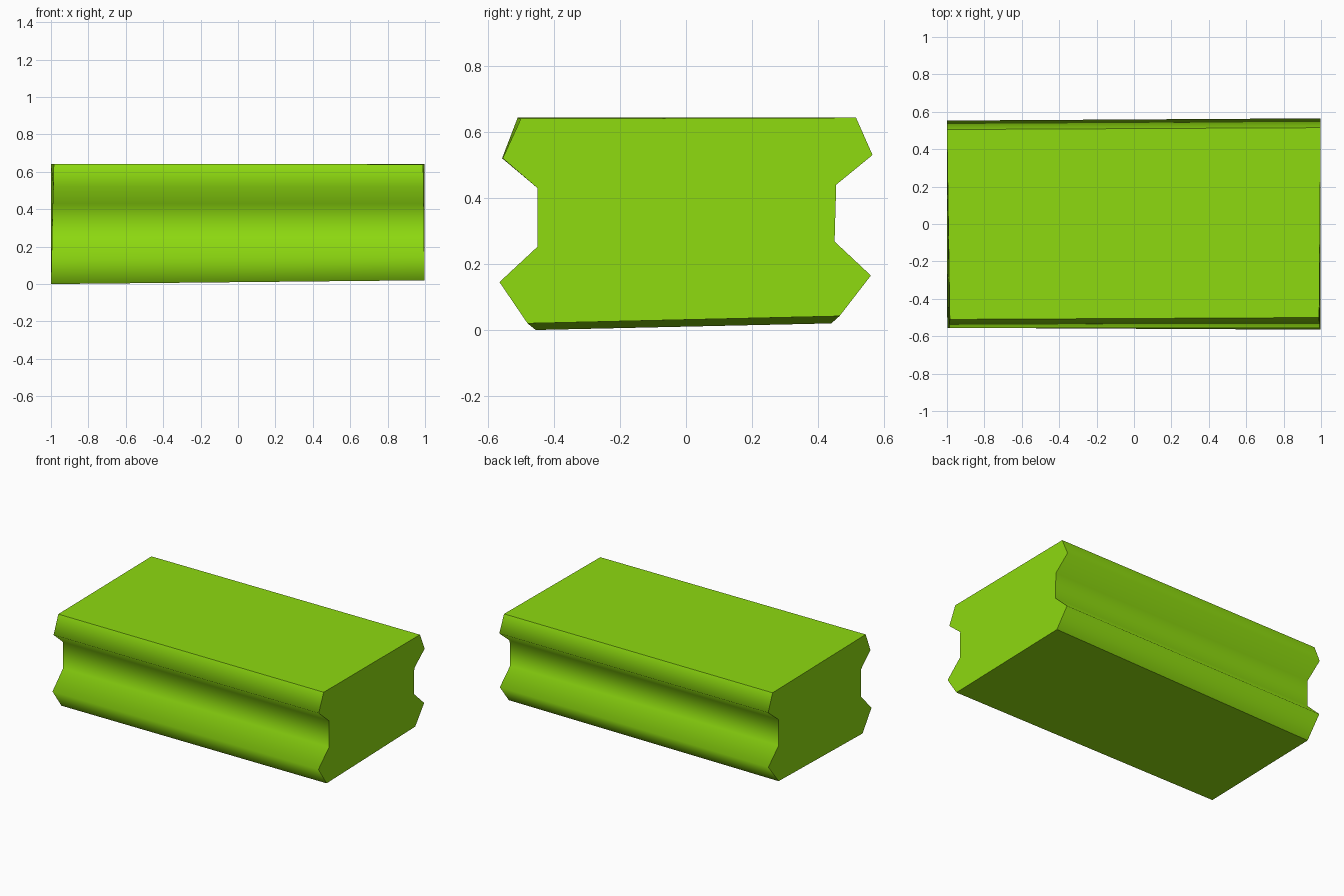
import bpy
import bmesh

cube = bpy.data.objects.get("Cube")
if cube:
    bpy.data.objects.remove(cube, do_unlink=True)

# Lime paint
lime = bpy.data.materials.new("lime_green")
lime.use_nodes = True
color = (0.27, 0.70, 0.005, 1)
lime.diffuse_color = color
lime.node_tree.nodes["Principled BSDF"].inputs["Base Color"].default_value = color

# Grooved cross-section (y, z) at each end, starting at the top front corner
left_end = [(-0.51, 0.643), (0.505, 0.641), (0.553, 0.525), (0.44, 0.435),
            (0.44, 0.26), (0.55, 0.155), (0.44, 0.02), (-0.455, 0.0),
            (-0.555, 0.135), (-0.445, 0.25), (-0.45, 0.43), (-0.557, 0.52)]
right_end = [(-0.50, 0.64), (0.515, 0.643), (0.565, 0.53), (0.455, 0.44),
             (0.45, 0.268), (0.56, 0.165), (0.465, 0.042), (-0.48, 0.02),
             (-0.565, 0.145), (-0.45, 0.252), (-0.45, 0.43), (-0.555, 0.52)]


def ring(bm, profile, x, lean):
    """Place a cross-section whose top front corner leans along x."""
    return [bm.verts.new((x + lean * z / 0.64 * (0.5 - y), y, z)) for y, z in profile]


# Block lofted between its two ends
bm = bmesh.new()
a = ring(bm, left_end, -1.0, 0.015)
b = ring(bm, right_end, 0.998, -0.008)
count = len(a)
flat_faces = [bm.faces.new(a), bm.faces.new(b[::-1])]
for i in range(count):
    j = (i + 1) % count
    face = bm.faces.new((a[i], b[i], b[j], a[j]))
    face.smooth = True
    if i in (0, 6):          # top and bottom
        flat_faces.append(face)

# Top, bottom and ends stay flat; the grooved sides shade smoothly
for face in flat_faces:
    face.smooth = False
    for edge in face.edges:
        edge.smooth = False
bmesh.ops.recalc_face_normals(bm, faces=bm.faces)

mesh = bpy.data.meshes.new("grooved_block")
bm.to_mesh(mesh)
bm.free()
mesh.materials.append(lime)
block = bpy.data.objects.new("grooved_block", mesh)
bpy.context.collection.objects.link(block)
